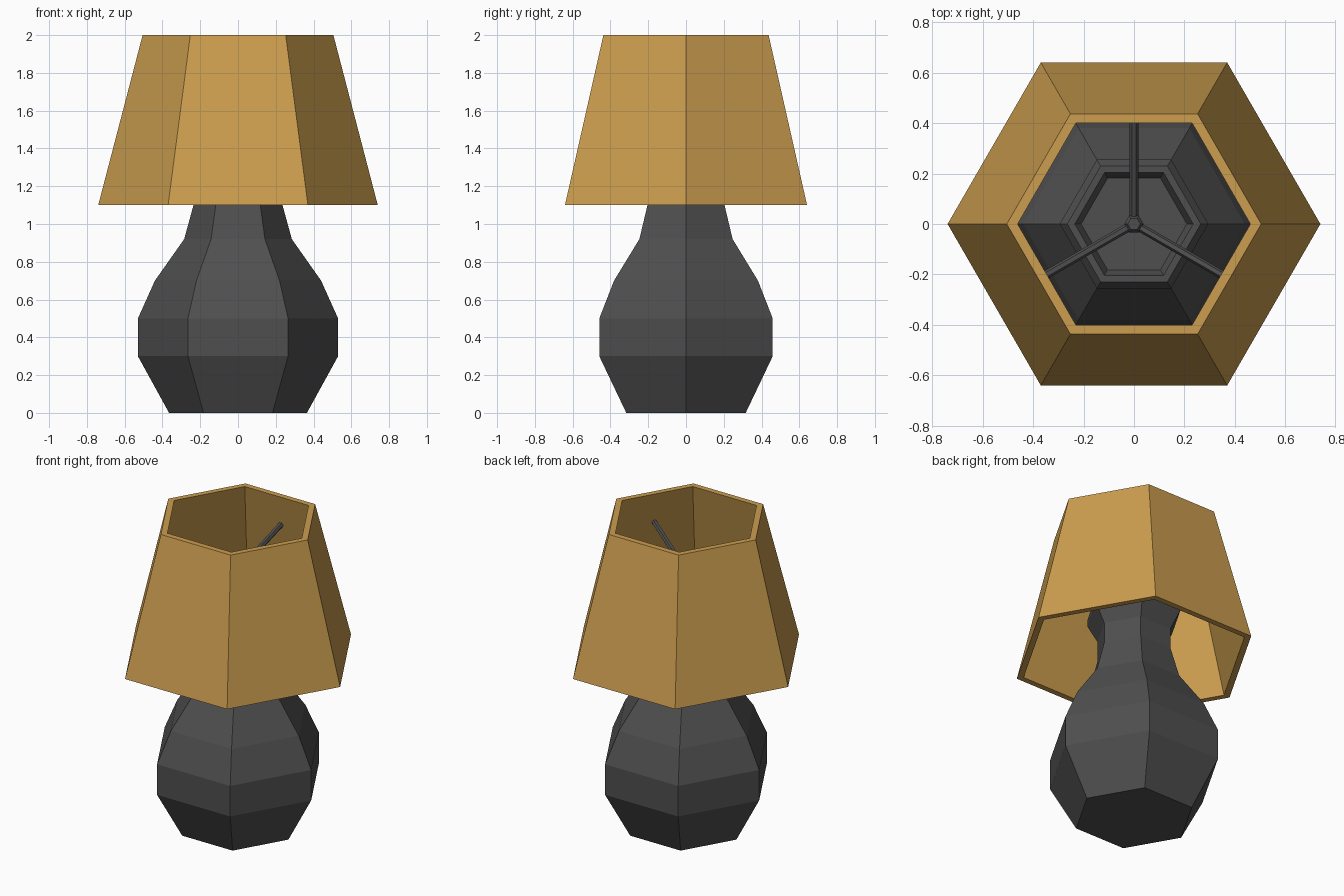
import bpy, bmesh
from math import cos, sin, pi, radians
from mathutils import Vector

cube = bpy.data.objects.get("Cube")
if cube:
    bpy.data.objects.remove(cube, do_unlink=True)


def make_material(name, rgb):
    mat = bpy.data.materials.new(name)
    mat.use_nodes = True
    mat.diffuse_color = (*rgb, 1)
    mat.node_tree.nodes["Principled BSDF"].inputs["Base Color"].default_value = (*rgb, 1)
    return mat


tan = make_material("tan_fabric", (0.60, 0.34, 0.078))
charcoal = make_material("charcoal", (0.078, 0.078, 0.078))


def lathe(name, profile, mat, sides=6, closed=False):
    """Sweep (radius, height) points around z; cap the ends unless the profile is a loop."""
    bm = bmesh.new()
    rings = [[bm.verts.new((r * cos(2 * pi * i / sides), r * sin(2 * pi * i / sides), z))
              for i in range(sides)] for r, z in profile]
    pairs = list(zip(rings, rings[1:]))
    if closed:
        pairs.append((rings[-1], rings[0]))
    else:
        bm.faces.new(rings[0])
        bm.faces.new(rings[-1])
    for low, high in pairs:
        for i in range(sides):
            j = (i + 1) % sides
            bm.faces.new((low[i], low[j], high[j], high[i]))
    bmesh.ops.recalc_face_normals(bm, faces=bm.faces)
    mesh = bpy.data.meshes.new(name)
    bm.to_mesh(mesh)
    bm.free()
    mesh.materials.append(mat)
    obj = bpy.data.objects.new(name, mesh)
    bpy.context.collection.objects.link(obj)
    return obj


# Six-sided base with a narrow neck, flared lip and shallow recess on top
lathe("lamp_base", [(0.365, 0), (0.53, 0.3), (0.53, 0.5), (0.44, 0.7), (0.285, 0.92),
                    (0.23, 1.12), (0.23, 1.25), (0.295, 1.37), (0.295, 1.41),
                    (0.265, 1.45), (0.235, 1.45), (0.21, 1.40)], charcoal)

# Hollow tapered shade, open at both ends
lathe("lamp_shade", [(0.74, 1.1), (0.505, 2.0), (0.462, 2.0), (0.697, 1.1)], tan, closed=True)

# Centre pole and its cap
lathe("centre_pole", [(0.025, 1.39), (0.025, 1.64)], charcoal)
lathe("pole_cap", [(0.038, 1.63), (0.038, 1.68), (0.025, 1.70)], charcoal)

# Three rods rising from the pole to the inside of the shade
for n, angle in enumerate((90, 210, 330)):
    a = radians(angle)
    start = Vector((0, 0, 1.66))
    end = Vector((0.445 * cos(a), 0.445 * sin(a), 1.795))
    rod = lathe(f"shade_rod_{n + 1}", [(0.017, 0), (0.017, (end - start).length)], charcoal)
    rod.location = start
    rod.rotation_euler = (end - start).to_track_quat("Z", "Y").to_euler()
